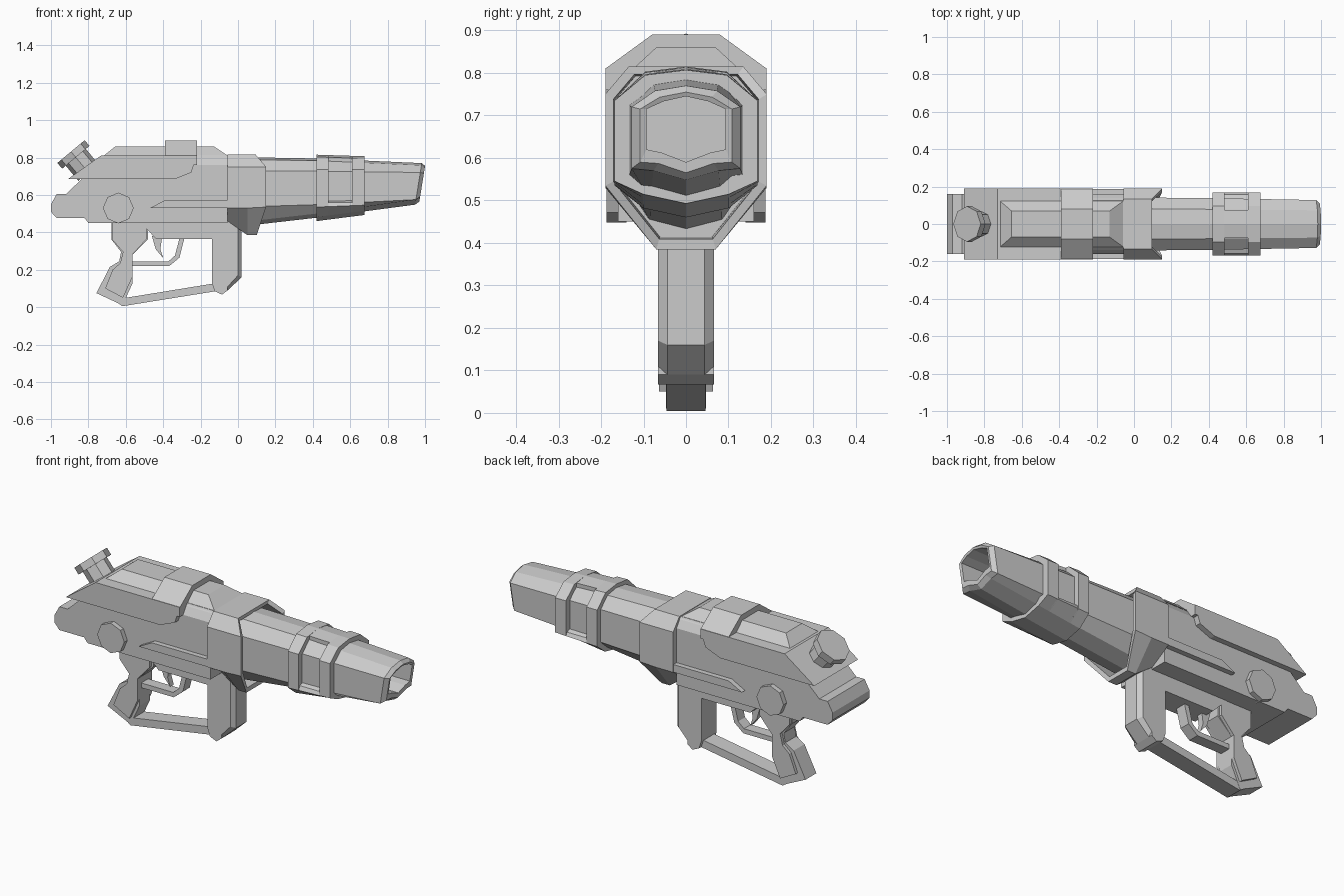
import bpy, bmesh, math
from mathutils import Vector

if "Cube" in bpy.data.objects:
    bpy.data.objects.remove(bpy.data.objects["Cube"])


def build(name, verts, faces):
    me = bpy.data.meshes.new(name)
    me.from_pydata(verts, [], faces)
    bm = bmesh.new()
    bm.from_mesh(me)
    bmesh.ops.recalc_face_normals(bm, faces=bm.faces)
    bm.to_mesh(me)
    bm.free()
    ob = bpy.data.objects.new(name, me)
    bpy.context.collection.objects.link(ob)
    return ob


def loft(name, rings):
    """Skin closed rings of equal length, capping both ends."""
    n = len(rings[0])
    faces = [(k * n + i, k * n + (i + 1) % n, (k + 1) * n + (i + 1) % n, (k + 1) * n + i)
             for k in range(len(rings) - 1) for i in range(n)]
    last = (len(rings) - 1) * n
    faces += [tuple(range(n)), tuple(range(last, last + n))]
    return build(name, [p for r in rings for p in r], faces)


def plate(name, pts, y0, y1):
    """Side profile (x, z) extruded between two y values."""
    return loft(name, [[(x, y, z) for x, z in pts] for y in (y0, y1)])


def slab(name, pts, w):
    return plate(name, pts, -w, w)


def mirrored(half):
    """Half section (y, z) from top to bottom -> closed section."""
    return half + [(-y, z) for y, z in reversed(half) if abs(y) > 1e-6]


def ring(x, half):
    return [(x, y, z) for y, z in mirrored(half)]


def strip(name, path, t, w):
    """Thin strap following a side path."""
    left, right = [], []
    for i, p in enumerate(path):
        a, b = Vector(path[max(i - 1, 0)]), Vector(path[min(i + 1, len(path) - 1)])
        d = (b - a).normalized() * t / 2
        left.append((p[0] - d.y, p[1] + d.x))
        right.append((p[0] + d.y, p[1] - d.x))
    return slab(name, left + right[::-1], w)


def disc(name, a, b, r, sides=8):
    """Polygonal cylinder between two points."""
    a, b = Vector(a), Vector(b)
    bpy.ops.mesh.primitive_cylinder_add(vertices=sides, radius=r, depth=(b - a).length,
                                        location=(a + b) / 2)
    ob = bpy.context.object
    ob.name = name
    ob.rotation_euler = (b - a).to_track_quat('Z', 'Y').to_euler()
    return ob


# main body with the rear pod
slab("body", [(-1, .55), (-.97, .604), (-.92, .604), (-.83, .69), (-.055, .69), (-.055, .45),
              (-.80, .45), (-.82, .476), (-.97, .476), (-1, .51)], .16)
upper = [(.125, .812), (.16, .76), (.16, .68)]
loft("upper_body", [ring(-.5, upper), ring(-.05, upper)])

# overhanging shell, raised top panel and cross band
slab("shell", [(-.91, .684), (-.34, .684), (-.25, .72), (-.22, .812), (-.73, .812)], .19)
loft("top_panel", [
    [(x0, -.135, .80), (x0, .135, .80), (x1, .135, .80), (x1, -.135, .80)] if z < .85 else
    [(x0, -.07, z), (x0, .07, z), (x1, .07, z), (x1, -.07, z)]
    for x0, x1, z in ((-.73, -.04, .80), (-.655, -.13, .86))])
band = [(.08, .89), (.19, .81), (.19, .76)]
loft("top_band", [ring(-.39, band), ring(-.22, band)])

# rear filler cap
base, axis = Vector((-.80, 0, .72)), Vector((-.64, 0, .77))
disc("cap_stem", base, base + axis * .12, .07)
disc("filler_cap", base + axis * .105, base + axis * .145, .095)

# side knobs and side rails
for s, side in ((-1, "right"), (1, "left")):
    disc(f"{side}_knob", (-.64, s * .14, .53), (-.64, s * .187, .53), .082)
    plate(f"{side}_rail", [(-.47, .53), (-.39, .572), (-.04, .572), (-.04, .53)], s * .15, s * .188)

# flared collar, open at the front
def collar_ring(xs, zs, k=1.0):
    ys = (.135, .19, .19, .07)
    r = [(x, y * k, .63 + (z - .63) * k) for x, y, z in zip(xs, ys, zs)]
    return r + [(x, -y, z) for x, y, z in reversed(r)]

front_x, front_z = (.095, .15, .15, .10), (.815, .75, .535, .385)
loft("collar", [collar_ring((-.055,) * 4, (.815, .75, .53, .46)),
                collar_ring((.05,) * 4, (.815, .75, .53, .385)),
                collar_ring(front_x, front_z),
                collar_ring(front_x, front_z, .9),
                collar_ring((.03,) * 4, front_z, .88)])

# barrel: ten-sided taper with a slanted hollow muzzle
def barrel_half(w, t, u, l, b):
    return [(0, t), (w * .57, t - .012), (w, u), (w, l), (w * .6, b + .022), (0, b)]

def slanted(x, half):
    return [(x + (z - .66) * .16, y, z) for y, z in mirrored(half)]

bore = barrel_half(.093, .745, .715, .62, .59)
loft("barrel", [ring(.0, barrel_half(.142, .802, .727, .535, .43)),
                ring(.42, barrel_half(.138, .795, .727, .548, .478)),
                slanted(.965, barrel_half(.128, .77, .72, .575, .548)),
                slanted(.985, barrel_half(.108, .755, .715, .59, .565)),
                slanted(.982, bore),
                ring(.70, bore)])

# barrel clamp: two rings joined by a notched bridge
def clamp(x, extra=0):
    f = (x - .42) / .25
    return barrel_half(.168, .815 - .008 * f, .735, .535 + .01 * f, .46 + .032 * f)

for name, x0, x1 in (("rear", .42, .485), ("front", .61, .675)):
    loft(f"{name}_clamp_ring", [ring(x0, clamp(x0)), ring(x1, clamp(x1))])

def bridge(x):
    c = clamp(x)
    top = [c[0], (.075, c[1][1]), (.075, .76), (.132, .72)]
    return top + [(.132, .57), (.158, .56), c[3], c[4], c[5]]

loft("clamp_bridge", [ring(.48, bridge(.48)), ring(.615, bridge(.615))])

# under-body block
slab("under_block", [(-.53, .46), (-.435, .363), (.0, .363), (.0, .46)], .066)

# rear grip with raised side panels
slab("grip", [(-.675, .46), (-.675, .36), (-.625, .295), (-.635, .245), (-.685, .215), (-.757, .075),
              (-.618, .01), (-.565, .125), (-.565, .28), (-.48, .363), (-.48, .46)], .047)
slab("grip_panel", [(-.672, .46), (-.672, .36), (-.615, .295), (-.63, .235), (-.67, .20), (-.71, .10),
                    (-.615, .05), (-.565, .16), (-.565, .28), (-.49, .363), (-.49, .46)], .064)

# lower guard bar
slab("guard_bar", [(-.64, .02), (-.618, .005), (-.12, .085), (-.12, .128), (-.60, .05)], .046)

# front grip: wide rear part and narrow front part
slab("front_grip", [(-.14, .46), (-.14, .13), (-.125, .085), (-.085, .067), (-.055, .09),
                    (-.055, .46)], .066)
loft("front_grip_face", [[(x, y, z) for x, z in p] for y, p in (
    (s * w, [(-.07, .45), (-.07, .08 + d), (-.055, .09 + d), (.02 - d, .16 + d * .5), (.02 - d, .45)])
    for s, w, d in ((-1, .066, .02), (-1, .044, 0), (1, .044, 0), (1, .066, .02)))])

# trigger and its guard
strip("trigger_guard", [(-.58, .232), (-.37, .232), (-.325, .27), (-.297, .38)], .026, .03)
slab("trigger", [(-.46, .38), (-.44, .31), (-.40, .262), (-.415, .31), (-.405, .38)], .016)
